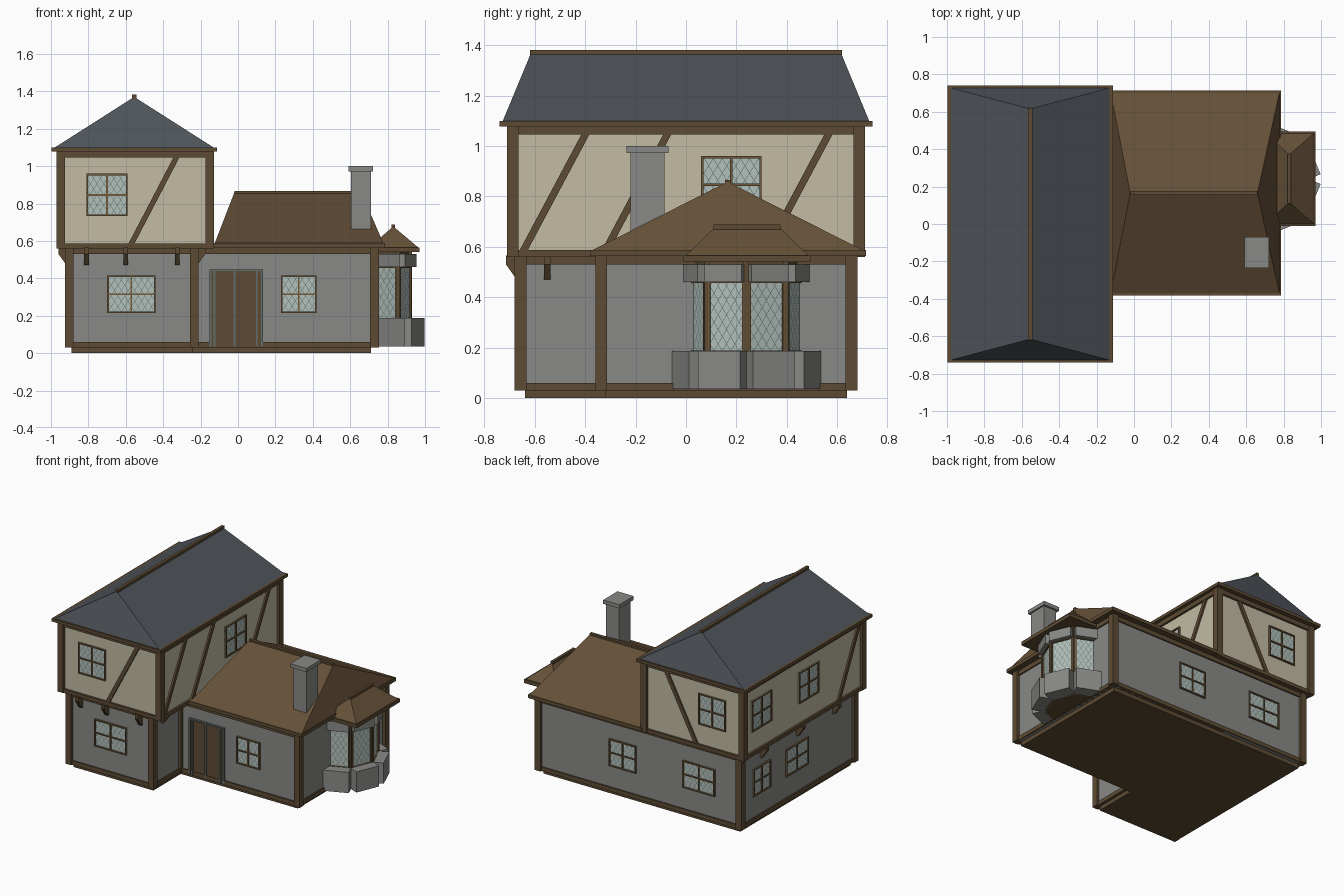
import bpy, bmesh, math
from mathutils import Vector

if "Cube" in bpy.data.objects:
    bpy.data.objects.remove(bpy.data.objects["Cube"])


def material(name, r, g, b):
    m = bpy.data.materials.new(name)
    m.diffuse_color = [((c / 255 + 0.055) / 1.055) ** 2.4 for c in (r, g, b)] + [1]
    m.use_nodes = True
    m.node_tree.nodes["Principled BSDF"].inputs["Base Color"].default_value = m.diffuse_color
    return m


WOOD = material("timber brown", 93, 75, 51)
TILE = material("brown roof", 101, 80, 55)
SLATE = material("slate roof", 78, 83, 89)
PLASTER = material("cream plaster", 194, 187, 163)
STONE = material("grey stone", 137, 137, 134)
GLASS = material("pale glass", 178, 193, 187)
LEAD = material("window lead", 98, 110, 108)
FRAME = material("window frame", 112, 88, 56)


def finish(name, bm, *mats):
    bmesh.ops.recalc_face_normals(bm, faces=bm.faces)
    me = bpy.data.meshes.new(name)
    bm.to_mesh(me)
    bm.free()
    for m in mats:
        me.materials.append(m)
    ob = bpy.data.objects.new(name, me)
    bpy.context.collection.objects.link(ob)
    return ob


def prism(bm, pts, offset, mi=0):
    """Extrude a polygon of 3D points by an offset vector."""
    a = [bm.verts.new(p) for p in pts]
    b = [bm.verts.new(Vector(p) + Vector(offset)) for p in pts]
    n = len(a)
    faces = [bm.faces.new(a), bm.faces.new(b[::-1])]
    faces += [bm.faces.new((a[i], a[(i + 1) % n], b[(i + 1) % n], b[i])) for i in range(n)]
    for f in faces:
        f.material_index = mi


def add_box(bm, x0, x1, y0, y1, z0, z1):
    prism(bm, [(x0, y0, z0), (x1, y0, z0), (x1, y1, z0), (x0, y1, z0)], (0, 0, z1 - z0))


def box(name, mat, *dims):
    bm = bmesh.new()
    add_box(bm, *dims)
    return finish(name, bm, mat)


def ring(name, x0, x1, y0, y1, z0, z1, t=0.04):
    """Four horizontal beams around a rectangle."""
    bm = bmesh.new()
    for d in ((x0, x1, y0, y0 + t), (x0, x1, y1 - t, y1), (x0, x0 + t, y0, y1), (x1 - t, x1, y0, y1)):
        add_box(bm, *d, z0, z1)
    finish(name, bm, WOOD)


def posts(name, corners, z0, z1, t=0.023):
    bm = bmesh.new()
    for x, y in corners:
        add_box(bm, x - t, x + t, y - t, y + t, z0, z1)
    finish(name, bm, WOOD)


def hip_roof(name, mat, x0, x1, y0, y1, z0, z1, r0, r1):
    """Hipped roof: rectangle at z0, ridge from r0 to r1 at z1."""
    bm = bmesh.new()
    for p in [(x0, y0, z0), (x1, y0, z0), (x1, y1, z0), (x0, y1, z0), (*r0, z1), (*r1, z1)]:
        bm.verts.new(p)
    bmesh.ops.convex_hull(bm, input=bm.verts[:])
    finish(name, bm, mat)


def brace(name, a, b, n, w=0.016):
    """Diagonal timber from a to b on a wall facing n, with level ends."""
    n = Vector((*n, 0))
    u = Vector((-n.y, n.x, 0)) * w
    a, b = Vector(a), Vector(b)
    bm = bmesh.new()
    prism(bm, [a - u, a + u, b + u, b - u], n * 0.012)
    finish(name, bm, WOOD)


def window(name, cx, cy, z0, z1, w, n, bars=True):
    """Leaded window with its middle at (cx, cy) on a wall facing n."""
    bm = bmesh.new()
    n = Vector((*n, 0))
    u = Vector((-n.y, n.x, 0))
    h = z1 - z0

    def at(s, z, d):
        return Vector((cx, cy, z0 + z)) + u * s + n * d

    def plate(s0, s1, a, b, d0, d1, mi):
        prism(bm, [at(s0, a, d0), at(s1, a, d0), at(s1, b, d0), at(s0, b, d0)], n * (d1 - d0), mi)

    e, f = w / 2, 0.009
    plate(-e, e, 0, h, -0.005, 0.003, 0)
    for s in (-e, e - f):
        plate(s, s + f, 0, h, 0, 0.012, 1)
    for z in (0, h - f):
        plate(-e, e, z, z + f, 0, 0.012, 1)
    if bars:
        plate(-f / 2, f / 2, 0, h, 0, 0.011, 1)
        plate(-e, e, h / 2 - f / 2, h / 2 + f / 2, 0, 0.011, 1)
    # diamond leading, clipped to the opening
    k, step, t = 1.6, 0.036, 0.0013
    count = int((w + h / k) / step) + 1
    for i in range(count):
        s = -e - h / k + (i + 0.5) * step
        lo, hi = max(0, (-e - s) * k), min(h, (e - s) * k)
        if hi - lo < 0.01:
            continue
        for sg in (1, -1):
            q0, q1 = s + lo / k, s + hi / k
            vs = [bm.verts.new(at(sg * q, z, 0.0045))
                  for q, z in ((q0 - t, lo), (q0 + t, lo), (q1 + t, hi), (q1 - t, hi))]
            bm.faces.new(vs if sg > 0 else vs[::-1]).material_index = 2
    finish(name, bm, GLASS, FRAME, LEAD)


F, R, B, L = (0, -1), (1, 0), (0, 1), (-1, 0)

# ground floor: plinth and walls of the two wings
box("plinth_left", WOOD, -0.89, -0.24, -0.64, 0.64, 0, 0.035)
box("plinth_right", WOOD, -0.25, 0.71, -0.32, 0.64, 0, 0.035)
box("left_wing_wall", STONE, -0.905, -0.23, -0.66, 0.66, 0.03, 0.57)
box("right_wing_wall", STONE, -0.25, 0.73, -0.34, 0.66, 0.03, 0.57)
for nm, z0, z1 in (("sill", 0.03, 0.06), ("top", 0.53, 0.565)):
    ring(nm + "_beams_left", -0.915, -0.22, -0.67, 0.67, z0, z1)
    ring(nm + "_beams_right", -0.24, 0.74, -0.35, 0.67, z0, z1)
posts("ground_posts", [(-0.903, -0.657), (-0.903, 0.657), (-0.233, -0.657),
                       (-0.233, -0.337), (0.73, -0.337), (0.73, 0.657)], 0.03, 0.57)

# upper floor with jetty
box("upper_wall", PLASTER, -0.95, -0.15, -0.69, 0.69, 0.565, 1.09)
ring("upper_sill_beams", -0.965, -0.135, -0.705, 0.705, 0.56, 0.587)
ring("upper_top_beams", -0.965, -0.135, -0.705, 0.705, 1.045, 1.085)
posts("upper_posts", [(x, y) for x in (-0.947, -0.152) for y in (-0.687, 0.687)], 0.56, 1.085)
for i, y in enumerate((-0.645, -0.32, 0.32)):
    brace(f"right_brace_{i}", (-0.15, y, 0.585), (-0.15, y + 0.245, 1.045), R)
brace("left_brace", (-0.95, -0.41, 0.585), (-0.95, -0.64, 1.045), L)
brace("front_brace", (-0.57, -0.69, 0.585), (-0.33, -0.69, 1.045), F)
brace("back_brace", (-0.57, 0.69, 0.585), (-0.33, 0.69, 1.045), B)

# wedge brackets below the jetty
brackets = [(x, -0.66, F) for x in (-0.81, -0.60, -0.325)]
brackets += [(-0.905, y, L) for y in (-0.42, 0.0, 0.42)] + [(-0.23, -0.55, R)]
bm = bmesh.new()
for x, y, n in brackets:
    p, n = Vector((x, y, 0)), Vector((*n, 0))
    u = Vector((-n.y, n.x, 0)) * 0.013
    prof = [(0, 0.47), (0.012, 0.47), (0.055, 0.53), (0.055, 0.565), (0, 0.565)]
    prism(bm, [p + n * d - u + Vector((0, 0, z)) for d, z in prof], u * 2)
finish("jetty_brackets", bm, WOOD)

# roofs
box("upper_eaves", WOOD, -0.997, -0.113, -0.74, 0.74, 1.078, 1.1)
hip_roof("slate_roof", SLATE, -0.982, -0.128, -0.728, 0.728, 1.098, 1.37, (-0.555, -0.615), (-0.555, 0.615))
box("slate_ridge", WOOD, -0.566, -0.544, -0.62, 0.62, 1.36, 1.382)
box("lower_eaves", WOOD, -0.14, 0.785, -0.382, 0.714, 0.563, 0.588)
hip_roof("brown_roof", TILE, -0.125, 0.778, -0.373, 0.705, 0.586, 0.858, (-0.02, 0.165), (0.66, 0.165))
box("brown_ridge", WOOD, -0.02, 0.66, 0.154, 0.176, 0.848, 0.866)

# chimney
box("chimney_stack", STONE, 0.605, 0.71, -0.22, -0.085, 0.56, 0.975)
box("chimney_cap", STONE, 0.59, 0.722, -0.236, -0.07, 0.972, 1.0)

# windows
window("front_window_left", -0.57, -0.66, 0.215, 0.415, 0.26, F)
window("front_window_right", 0.325, -0.34, 0.215, 0.415, 0.19, F)
window("back_window_left", -0.57, 0.66, 0.215, 0.415, 0.26, B)
window("back_window_right", 0.05, 0.66, 0.215, 0.415, 0.22, B)
window("left_window_wide", -0.905, 0.01, 0.215, 0.415, 0.26, L)
window("left_window_narrow", -0.905, 0.42, 0.215, 0.415, 0.2, L)
window("upper_front_window", -0.70, -0.69, 0.732, 0.96, 0.22, F)
window("upper_back_window", -0.70, 0.69, 0.732, 0.96, 0.22, B)
window("upper_right_window", -0.15, 0.18, 0.732, 0.96, 0.24, R)
window("upper_left_window_a", -0.95, 0.485, 0.732, 0.96, 0.23, L)
window("upper_left_window_b", -0.95, -0.06, 0.732, 0.96, 0.23, L)

# double door with grey strips
box("door", WOOD, -0.145, 0.132, -0.347, -0.33, 0.035, 0.44)
bm = bmesh.new()
for x in (-0.147, -0.125, -0.018, 0.1, 0.128):
    add_box(bm, x - 0.005, x + 0.005, -0.355, -0.335, 0.035, 0.445)
add_box(bm, -0.152, 0.133, -0.355, -0.335, 0.438, 0.447)
finish("door_strips", bm, LEAD)

# bay: half octagon with stone blocks, leaded panels and its own roof
CX, CY, RAD = 0.70, 0.24, 0.225


def half_octagon(r, z):
    return [(CX + r * math.cos(math.radians(a)), CY + r * math.sin(math.radians(a)), z)
            for a in range(-90, 91, 45)]


bm = bmesh.new()
prism(bm, half_octagon(RAD - 0.008, 0.035), (0, 0, 0.515))
finish("bay_core", bm, WOOD)
posts("bay_posts", [p[:2] for p in half_octagon(RAD - 0.005, 0)], 0.04, 0.54, 0.011)
bm = bmesh.new()
apothem = (RAD - 0.004) * math.cos(math.pi / 8)
for i, deg in enumerate((-67.5, -22.5, 22.5, 67.5)):
    n = Vector((math.cos(math.radians(deg)), math.sin(math.radians(deg)), 0))
    u, c = Vector((-n.y, n.x, 0)), Vector((CX, CY, 0))
    for a0, a1, w, z0, z1 in ((0.185, 0.285, 0.09, 0.035, 0.187), (0.185, 0.243, 0.08, 0.46, 0.53)):
        pts = [c + n * a0 - u * w, c + n * a1 - u * w, c + n * a1 + u * w, c + n * a0 + u * w]
        prism(bm, [p + Vector((0, 0, z0)) for p in pts], (0, 0, z1 - z0))
    p = c + n * (apothem - 0.002)
    window(f"bay_window_{i}", p.x, p.y, 0.18, 0.465, 0.155, n[:2], False)
finish("bay_stone_blocks", bm, STONE)
box("bay_eaves", WOOD, 0.74, 0.97, -0.01, 0.495, 0.54, 0.566)
hip_roof("bay_roof", TILE, 0.70, 0.965, -0.002, 0.487, 0.564, 0.678, (0.83, 0.115), (0.83, 0.37))
box("bay_ridge", WOOD, 0.82, 0.84, 0.11, 0.375, 0.667, 0.688)
